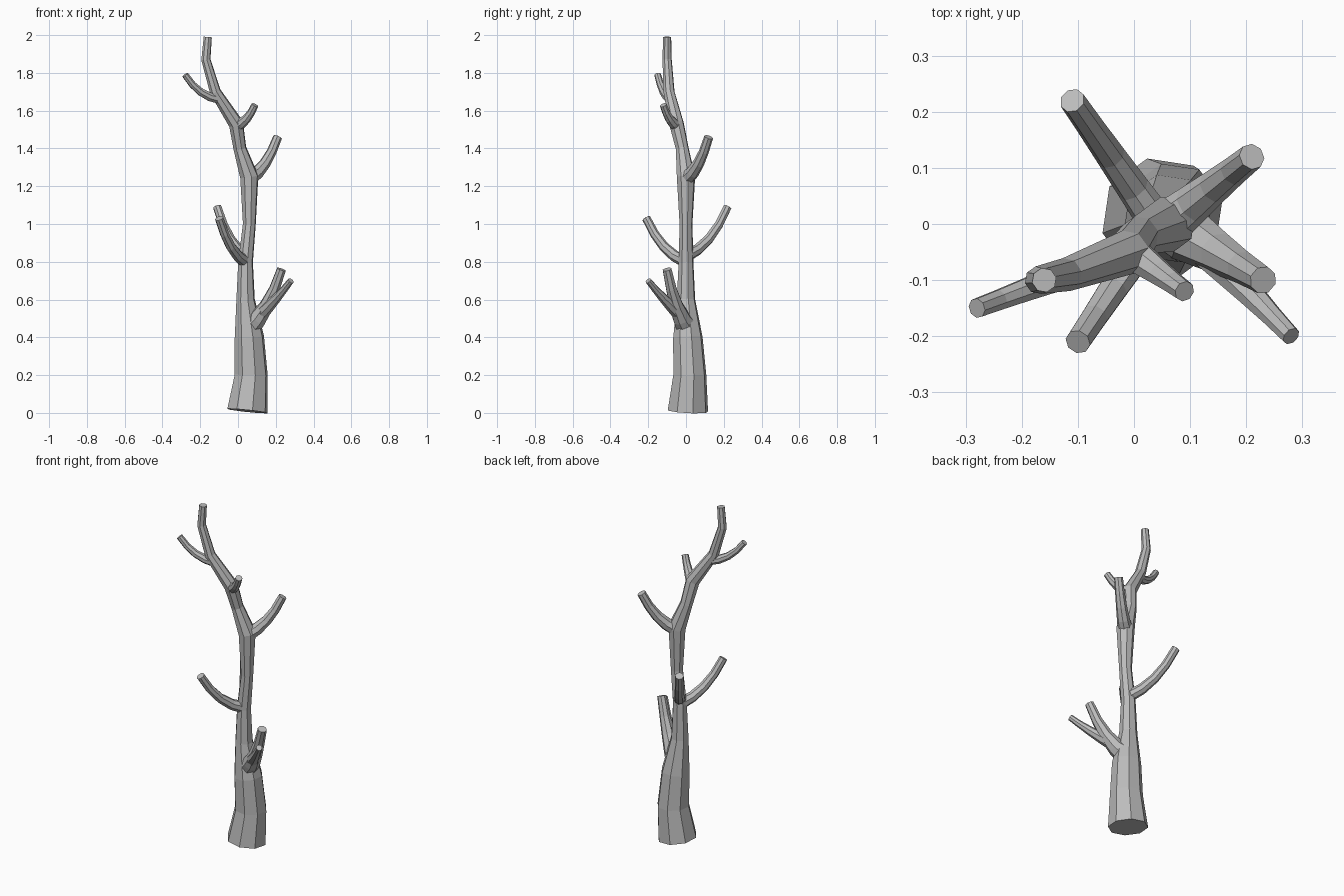
import bpy, bmesh, math
from mathutils import Vector

cube = bpy.data.objects.get("Cube")
if cube:
    bpy.data.objects.remove(cube, do_unlink=True)

bark = bpy.data.materials.new("grey bark")
bark.use_nodes = True
colour = (0.5, 0.5, 0.5, 1)
bark.diffuse_color = colour
bark.node_tree.nodes["Principled BSDF"].inputs["Base Color"].default_value = colour

SIDES = 8
STEPS = 4


def make_limb(name, points, radii):
    """Loft a capped, flat-sided tube through the points."""
    segments = [(end - start).normalized() for start, end in zip(points, points[1:])]
    tangents = [segments[0]]
    tangents += [(before + after).normalized()
                 for before, after in zip(segments, segments[1:])]
    tangents.append(segments[-1])

    # Carry one side direction along the path so the tube does not twist
    side = Vector((1, 0.25, 0))
    side = (side - side.project(tangents[0])).normalized()
    previous = tangents[0]
    bm = bmesh.new()
    rings = []
    for point, tangent, radius in zip(points, tangents, radii):
        side = previous.rotation_difference(tangent) @ side
        previous = tangent
        across = tangent.cross(side)
        angles = [math.tau * corner / SIDES for corner in range(SIDES)]
        rings.append([
            bm.verts.new(point + radius * (side * math.cos(angle) + across * math.sin(angle)))
            for angle in angles])
    for lower, upper in zip(rings, rings[1:]):
        for corner in range(SIDES):
            following = (corner + 1) % SIDES
            bm.faces.new((lower[corner], lower[following],
                          upper[following], upper[corner]))
    bm.faces.new(rings[0][::-1])
    bm.faces.new(rings[-1])
    mesh = bpy.data.meshes.new(name)
    bm.to_mesh(mesh)
    bm.free()
    mesh.materials.append(bark)
    limb = bpy.data.objects.new(name, mesh)
    bpy.context.collection.objects.link(limb)
    return points, radii


def find_root(parent, height):
    """Give the centre and radius of a parent limb at a height."""
    points, radii = parent
    for index, (lower, upper) in enumerate(zip(points, points[1:])):
        if lower.z <= height <= upper.z:
            share = (height - lower.z) / (upper.z - lower.z)
            radius = radii[index] + share * (radii[index + 1] - radii[index])
            return lower.lerp(upper, share), radius


def grow_branch(name, parent, height, tip, tip_radius, sag=0.28):
    """Grow a tapering branch that leaves its parent low and sweeps up to its tip."""
    root, parent_radius = find_root(parent, height)
    tip = Vector(tip)
    root_radius = parent_radius * 0.85
    elbow = root.lerp(tip, 0.6)
    elbow.z -= sag * (tip - root).length
    points, radii = [], []
    for step in range(STEPS + 1):
        share = step / STEPS
        points.append(root.lerp(elbow, share).lerp(elbow.lerp(tip, share), share))
        radii.append(tip_radius + (root_radius - tip_radius) * (1 - share) ** 1.5)
    return make_limb(name, points, radii)


# Trunk, from the flared foot to the highest tip: centre and radius
trunk_profile = [
    (0.05, 0.01, 0.01, 0.11),
    (0.07, 0.02, 0.2, 0.09),
    (0.06, 0.01, 0.4, 0.08),
    (0.04, 0, 0.6, 0.05),
    (0.04, 0, 0.8, 0.04),
    (0.06, 0, 1, 0.035),
    (0.06, 0, 1.25, 0.05),
    (0.01, -0.02, 1.4, 0.035),
    (-0.01, -0.05, 1.53, 0.04),
    (-0.12, -0.09, 1.7, 0.03),
    (-0.17, -0.1, 1.87, 0.025),
    (-0.16, -0.1, 1.99, 0.022)]
trunk = make_limb("trunk",
                  [Vector(row[:3]) for row in trunk_profile],
                  [row[3] for row in trunk_profile])

# Low forked branch at the front left
low_branch = grow_branch("low_branch", trunk, 0.45, (0.23, -0.1, 0.76), 0.025)
grow_branch("low_branch_twig", low_branch, 0.52, (0.28, -0.2, 0.7), 0.017, sag=0.05)

# Middle branches, leaning forward and back
grow_branch("middle_front_branch", trunk, 0.8, (-0.1, -0.21, 1.03), 0.023)
grow_branch("middle_back_branch", trunk, 0.83, (-0.11, 0.22, 1.09), 0.023)

# Upper branch of the main fork
grow_branch("upper_branch", trunk, 1.24, (0.21, 0.12, 1.46), 0.024)

# Small twigs near the crown
grow_branch("crown_front_twig", trunk, 1.52, (0.09, -0.12, 1.63), 0.019)
grow_branch("crown_side_twig", trunk, 1.66, (-0.28, -0.15, 1.79), 0.018)
